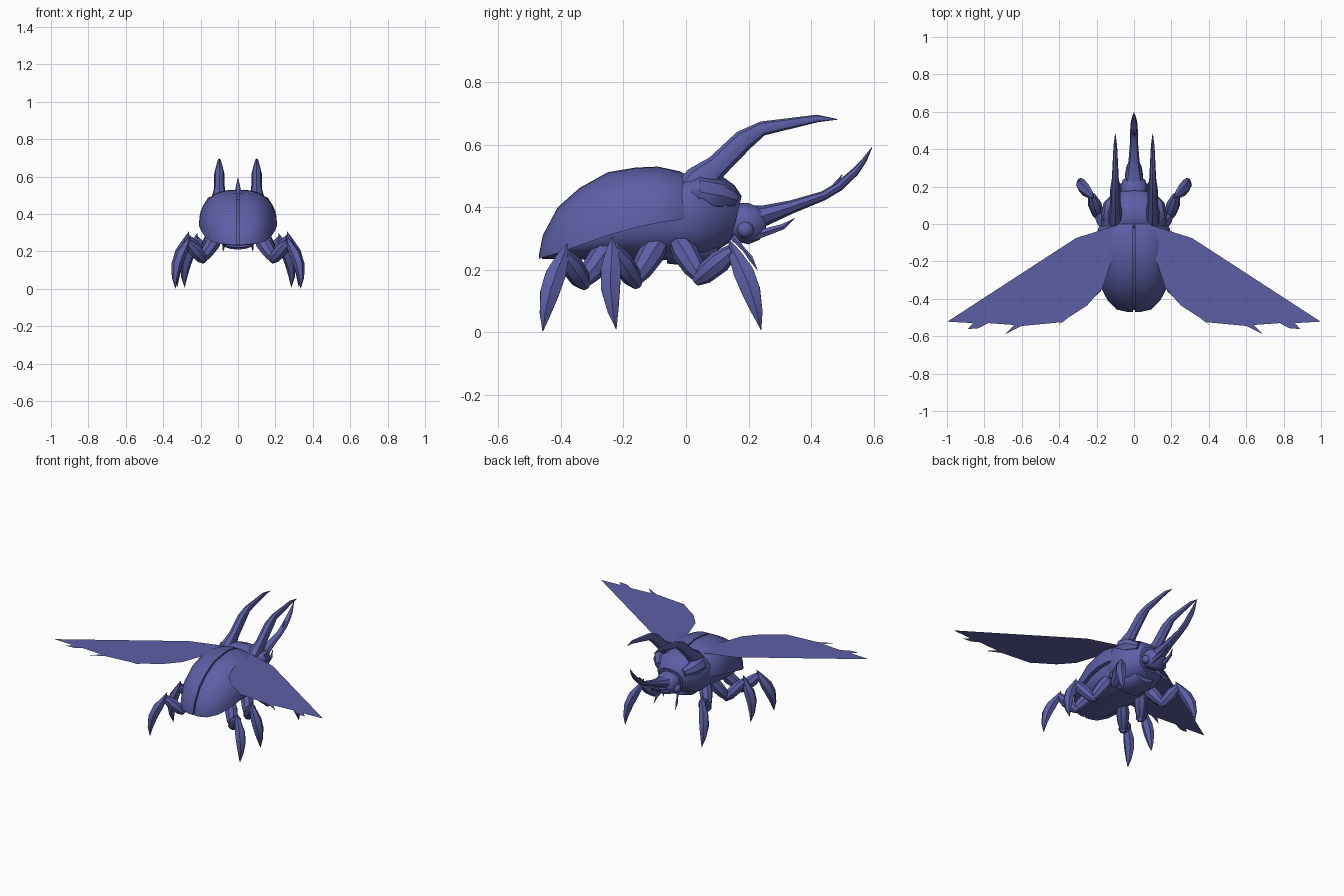
import bpy, bmesh, math
from mathutils import Vector

cube = bpy.data.objects.get("Cube")
if cube:
    bpy.data.objects.remove(cube)

blue = bpy.data.materials.new("indigo_shell")
blue.use_nodes = True
colour = (0.108, 0.113, 0.38, 1)
blue.diffuse_color = colour
bsdf = blue.node_tree.nodes["Principled BSDF"]
bsdf.inputs["Base Color"].default_value = colour
bsdf.inputs["Roughness"].default_value = 0.7


def finish(name, bm, angle=35):
    mesh = bpy.data.meshes.new(name)
    bm.to_mesh(mesh)
    bm.free()
    mesh.materials.append(blue)
    obj = bpy.data.objects.new(name, mesh)
    bpy.context.collection.objects.link(obj)
    bpy.ops.object.select_all(action='DESELECT')
    obj.select_set(True)
    bpy.context.view_layer.objects.active = obj
    bpy.ops.object.shade_smooth_by_angle(angle=math.radians(angle))
    return obj


def skin(name, rings, angle=35):
    """Join closed rings of equal length into a capped solid."""
    bm = bmesh.new()
    loops = [[bm.verts.new(p) for p in ring] for ring in rings]
    n = len(loops[0])
    for a, b in zip(loops, loops[1:]):
        for i in range(n):
            j = (i + 1) % n
            bm.faces.new((a[i], a[j], b[j], b[i]))
    bm.faces.new(loops[0])
    bm.faces.new(loops[-1])
    bmesh.ops.recalc_face_normals(bm, faces=bm.faces)
    return finish(name, bm, angle)


def power(v, e):
    return math.copysign(abs(v) ** e, v)


def body(name, stations, skew=0.0, sides=20, e=0.85):
    """Rounded solid along y; stations are y, half width, bottom, top."""
    rings = []
    for y, w, lo, hi in stations:
        ring = []
        for i in range(sides):
            t = math.tau * i / sides
            dz = (hi - lo) / 2 * power(math.sin(t), e)
            ring.append((w * power(math.cos(t), e), y + skew * dz, (lo + hi) / 2 + dz))
        rings.append(ring)
    return skin(name, rings)


def tube(name, path, sides=8, flat=1.0, angle=40):
    """Tapered tube; path points are x, y, z, radius; flat scales its width."""
    pts = [Vector(p[:3]) for p in path]
    rings = []
    for i, p in enumerate(pts):
        d = (pts[min(i + 1, len(pts) - 1)] - pts[max(i - 1, 0)]).normalized()
        side = Vector((1, 0, 0))
        side = (side - d * side.dot(d)).normalized()
        up = d.cross(side)
        r = max(path[i][3], 0.001)
        rings.append([p + side * (r * flat * math.cos(math.tau * k / sides))
                      + up * (r * math.sin(math.tau * k / sides)) for k in range(sides)])
    return skin(name, rings, angle)


def pair(name, path, **kw):
    for label, s in (("left", 1), ("right", -1)):
        tube(label + "_" + name, [(s * x, y, z, r) for x, y, z, r in path], **kw)


def spindle(a, b, profile):
    """Path from a to b with (fraction, radius) pairs."""
    a, b = Vector(a), Vector(b)
    return [(*a.lerp(b, f), r) for f, r in profile]


# Wing cases: two half domes with a narrow seam; y, half width, rim, top
case = [(-0.47, 0.03, 0.235, 0.25), (-0.458, 0.085, 0.24, 0.31), (-0.41, 0.135, 0.253, 0.40),
        (-0.34, 0.172, 0.278, 0.462), (-0.25, 0.192, 0.31, 0.512), (-0.16, 0.203, 0.335, 0.527),
        (-0.09, 0.203, 0.35, 0.53), (-0.02, 0.185, 0.36, 0.515), (0.03, 0.14, 0.38, 0.49)]
for label, s in (("left", 1), ("right", -1)):
    rings = []
    for y, w, rim, top in case:
        ring = [(s * 0.005, y, rim)]
        for i in range(11):
            t = math.pi / 2 * i / 10
            ring.append((s * (0.005 + w * math.cos(t) ** 0.8), y,
                         rim + (top - rim) * math.sin(t) ** 0.9))
        rings.append(ring)
    skin(label + "_wing_case", rings)

# Abdomen under the cases
body("abdomen", [(-0.46, 0.04, 0.235, 0.25), (-0.41, 0.125, 0.235, 0.32), (-0.32, 0.165, 0.232, 0.39),
                 (-0.2, 0.185, 0.23, 0.46), (-0.08, 0.18, 0.23, 0.48), (0.02, 0.15, 0.24, 0.46)])

# Thorax shield, slanted back at the bottom
body("thorax_shield", [(-0.045, 0.17, 0.26, 0.495), (-0.02, 0.178, 0.25, 0.513), (0.04, 0.172, 0.235, 0.512),
                       (0.09, 0.15, 0.245, 0.495), (0.13, 0.12, 0.265, 0.47), (0.16, 0.085, 0.29, 0.435)],
     skew=0.25, e=0.75)
body("thorax_underside", [(-0.06, 0.1, 0.22, 0.34), (0.03, 0.1, 0.21, 0.34), (0.1, 0.07, 0.235, 0.34)])

# Raised shoulder plates under the long horns
pair("shoulder_plate", [(0.12, 0.0, 0.45, 0.03), (0.125, 0.04, 0.45, 0.052),
                        (0.115, 0.1, 0.44, 0.05), (0.09, 0.155, 0.425, 0.025)])

# Head, brow and eyes
body("head", [(0.13, 0.05, 0.31, 0.39), (0.16, 0.07, 0.29, 0.415), (0.2, 0.073, 0.28, 0.415),
              (0.235, 0.06, 0.295, 0.40), (0.255, 0.035, 0.32, 0.38)], sides=14)
for label, s in (("left", 1), ("right", -1)):
    bm = bmesh.new()
    bmesh.ops.create_icosphere(bm, subdivisions=2, radius=0.028)
    bmesh.ops.translate(bm, verts=bm.verts, vec=(s * 0.062, 0.19, 0.328))
    finish(label + "_eye", bm)

# Horns
tube("nose_horn", [(0, 0.2, 0.365, 0.042), (0, 0.25, 0.373, 0.033), (0, 0.34, 0.402, 0.021),
                   (0, 0.44, 0.437, 0.015), (0, 0.49, 0.467, 0.015), (0, 0.54, 0.513, 0.013),
                   (0, 0.57, 0.55, 0.008), (0, 0.595, 0.592, 0)], flat=1.4)
tube("nose_horn_tooth", [(0, 0.46, 0.45, 0.01), (0, 0.485, 0.482, 0.007), (0, 0.5, 0.505, 0)], sides=6)
pair("thorax_horn", [(0.1, 0.0, 0.43, 0.055), (0.1, 0.045, 0.485, 0.052), (0.1, 0.10, 0.532, 0.037),
                     (0.1, 0.185, 0.615, 0.034), (0.1, 0.245, 0.652, 0.023),
                     (0.1, 0.42, 0.684, 0.012), (0.1, 0.485, 0.681, 0)], flat=0.8)

# Mouth parts and feelers
pair("mandible", [(0.03, 0.21, 0.31, 0.02), (0.035, 0.26, 0.322, 0.014),
                  (0.03, 0.31, 0.338, 0.01), (0.015, 0.347, 0.365, 0)], sides=6)
pair("feeler", [(0.05, 0.15, 0.305, 0.012), (0.065, 0.185, 0.265, 0.006),
                (0.075, 0.205, 0.24, 0.009), (0.08, 0.228, 0.2, 0)], sides=6)

# Legs: hip, knee, shin top and claw tip for each pair
legs = {
    "front": ((0.12, -0.03, 0.30), (0.19, 0.045, 0.175), (0.225, 0.15, 0.262), (0.285, 0.24, 0.008)),
    "middle": ((0.12, -0.08, 0.30), (0.19, -0.165, 0.165), (0.27, -0.235, 0.27), (0.325, -0.223, 0.01)),
    "rear": ((0.11, -0.24, 0.28), (0.19, -0.33, 0.16), (0.27, -0.39, 0.25), (0.335, -0.458, 0.003)),
}
for name, (hip, knee, top, tip) in legs.items():
    pair(name + "_upper_leg", spindle(hip, knee, [(0, 0.03), (0.35, 0.042), (0.75, 0.035), (1, 0.022)]))
    pair(name + "_lower_leg", spindle(knee, top, [(-0.15, 0.016), (0.1, 0.032), (0.6, 0.037), (1, 0.022)]))
    # Shin swells above a bowed, pointed claw
    a, b = Vector(top), Vector(tip)
    bow = Vector((0.025, 0.012 if name == "front" else -0.012, 0.0))
    shin = [(-0.14, 0), (0.05, 0.023), (0.28, 0.037), (0.5, 0.035), (0.78, 0.02), (1, 0)]
    pair(name + "_shin", [(*(a.lerp(b, f) + bow * math.sin(math.pi * max(f, 0))), r) for f, r in shin],
         sides=6, flat=0.85, angle=30)

# Flat spread wings with tattered trailing edge
outline = [(0.02, 0.02), (0.15, -0.025), (0.31, -0.075), (0.998, -0.522), (0.86, -0.53), (0.89, -0.562),
           (0.83, -0.557), (0.78, -0.53), (0.64, -0.54), (0.69, -0.59), (0.6, -0.545), (0.385, -0.525),
           (0.42, -0.555), (0.35, -0.5), (0.25, -0.435), (0.17, -0.345), (0.12, -0.2), (0.08, -0.08)]
for label, s in (("left", 1), ("right", -1)):
    bm = bmesh.new()
    face = bm.faces.new([bm.verts.new((s * x, y, 0.5)) for x, y in outline])
    face.normal_update()
    if face.normal.z < 0:
        face.normal_flip()
    bmesh.ops.triangulate(bm, faces=[face])
    finish(label + "_wing", bm)
